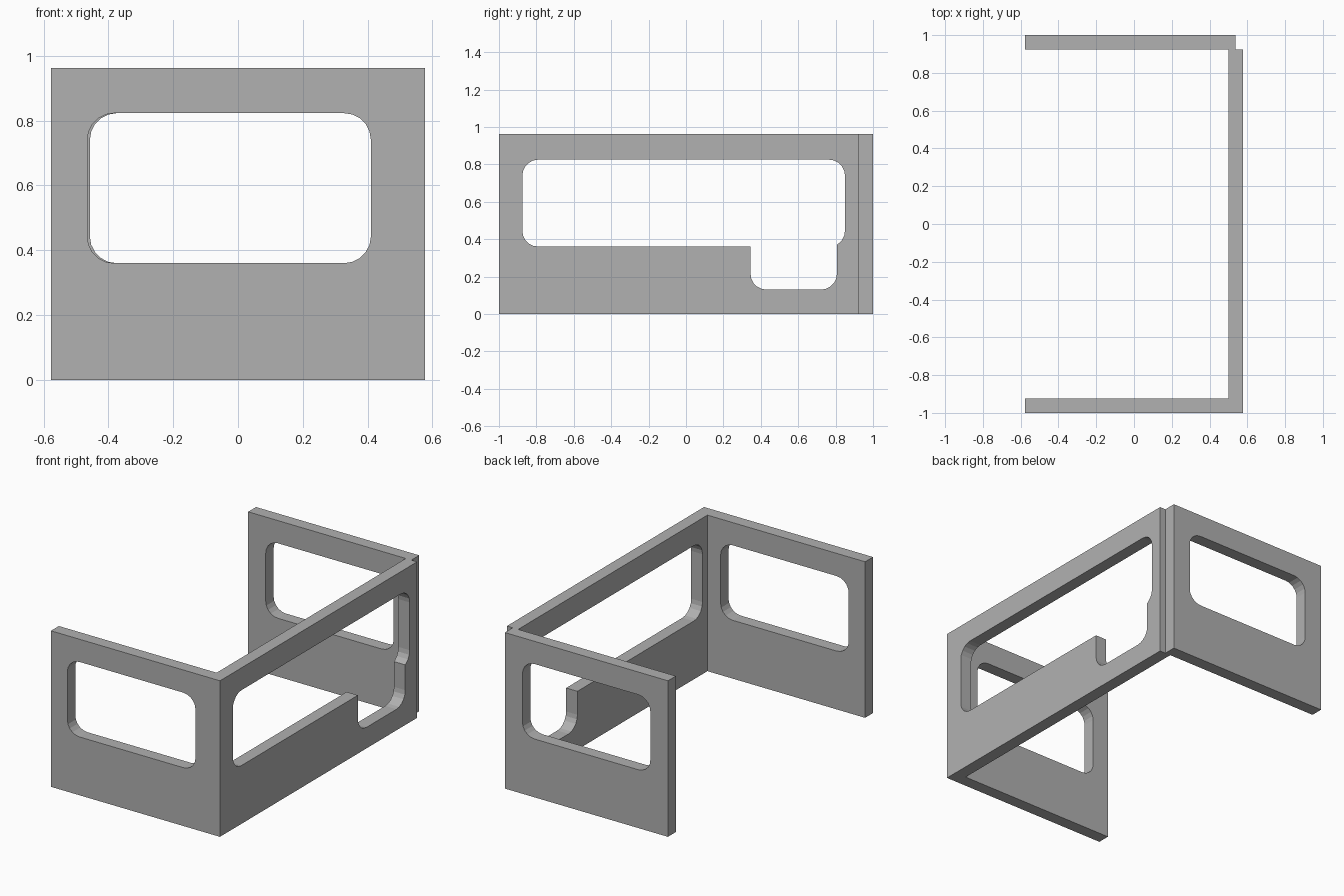
import bpy, bmesh, math
from mathutils import Vector

if "Cube" in bpy.data.objects:
    bpy.data.objects.remove(bpy.data.objects["Cube"])

H, T, W = 0.963, 0.077, 0.577   # height, thickness, half width

# Dark grey paint
grey = bpy.data.materials.new("dark_grey")
grey.diffuse_color = (0.44, 0.44, 0.44, 1)
grey.use_nodes = True
grey.node_tree.nodes["Principled BSDF"].inputs["Base Color"].default_value = grey.diffuse_color


def arc(cx, cz, r, start, n=5):
    """Quarter circle, counter-clockwise from the start angle."""
    return [(cx + r * math.cos(math.radians(start + 90 * i / n)),
             cz + r * math.sin(math.radians(start + 90 * i / n))) for i in range(n + 1)]


def rounded(a0, a1, z0, z1, r):
    return (arc(a1 - r, z1 - r, r, 0) + arc(a0 + r, z1 - r, r, 90)
            + arc(a0 + r, z0 + r, r, 180) + arc(a1 - r, z0 + r, r, 270))


def panel(name, a0, a1, hole, place, thick, mitre=None):
    """Flat panel with one opening; place maps (along, z) to the outer face."""
    bm = bmesh.new()
    for loop in ([(a0, 0), (a1, 0), (a1, H), (a0, H)], hole):
        vs = [bm.verts.new(place(*p)) for p in loop]
        for i, v in enumerate(vs):
            bm.edges.new((v, vs[i - 1]))
    bmesh.ops.triangle_fill(bm, use_beauty=True, edges=bm.edges[:])
    ext = bmesh.ops.extrude_face_region(bm, geom=bm.faces[:])
    moved = [g for g in ext['geom'] if isinstance(g, bmesh.types.BMVert)]
    bmesh.ops.translate(bm, verts=moved, vec=thick)
    # Pull the inner edge back so the front corner meets at 45 degrees
    if mitre:
        for v in moved:
            mitre(v.co)
    bmesh.ops.recalc_face_normals(bm, faces=bm.faces[:])
    bmesh.ops.dissolve_limit(bm, angle_limit=0.01, verts=bm.verts[:], edges=bm.edges[:])
    me = bpy.data.meshes.new(name)
    bm.to_mesh(me)
    bm.free()
    me.materials.append(grey)
    ob = bpy.data.objects.new(name, me)
    bpy.context.collection.objects.link(ob)


def mitre_front(co):
    if co.x > W - 0.001:
        co.x -= T


def mitre_side(co):
    if co.y < -0.999:
        co.y += T


# Front wall with window
panel("front_wall", -W, W, rounded(-0.465, 0.41, 0.36, 0.823, 0.083),
      lambda a, z: (a, -1, z), Vector((0, T, 0)), mitre_front)

# Back wall with window, stopping short of the side wall's outer face
panel("back_wall", -W, 0.537, rounded(-0.457, 0.417, 0.36, 0.823, 0.083),
      lambda a, z: (a, 1, z), Vector((0, -T, 0)))

# Side wall: wide window joined to a lower notch near the back
r = 0.085
clip_z = 0.36 + r - math.sqrt(r * r - (0.807 - (0.85 - r)) ** 2)
tail = [p for p in arc(0.85 - r, 0.36 + r, r, 270) if p[0] > 0.81]
side_hole = (arc(0.85 - r, 0.825 - r, r, 0) + arc(-0.875 + r, 0.825 - r, r, 90)
             + arc(-0.875 + r, 0.36 + r, r, 180) + [(0.345, 0.36)]
             + arc(0.345 + r, 0.13 + r, r, 180)
             + arc(0.807 - r, 0.13 + r, r, 270)
             + [(0.807, clip_z)] + tail)
panel("side_wall", -1, 1 - T, side_hole,
      lambda a, z: (W, a, z), Vector((-T, 0, 0)), mitre_side)
